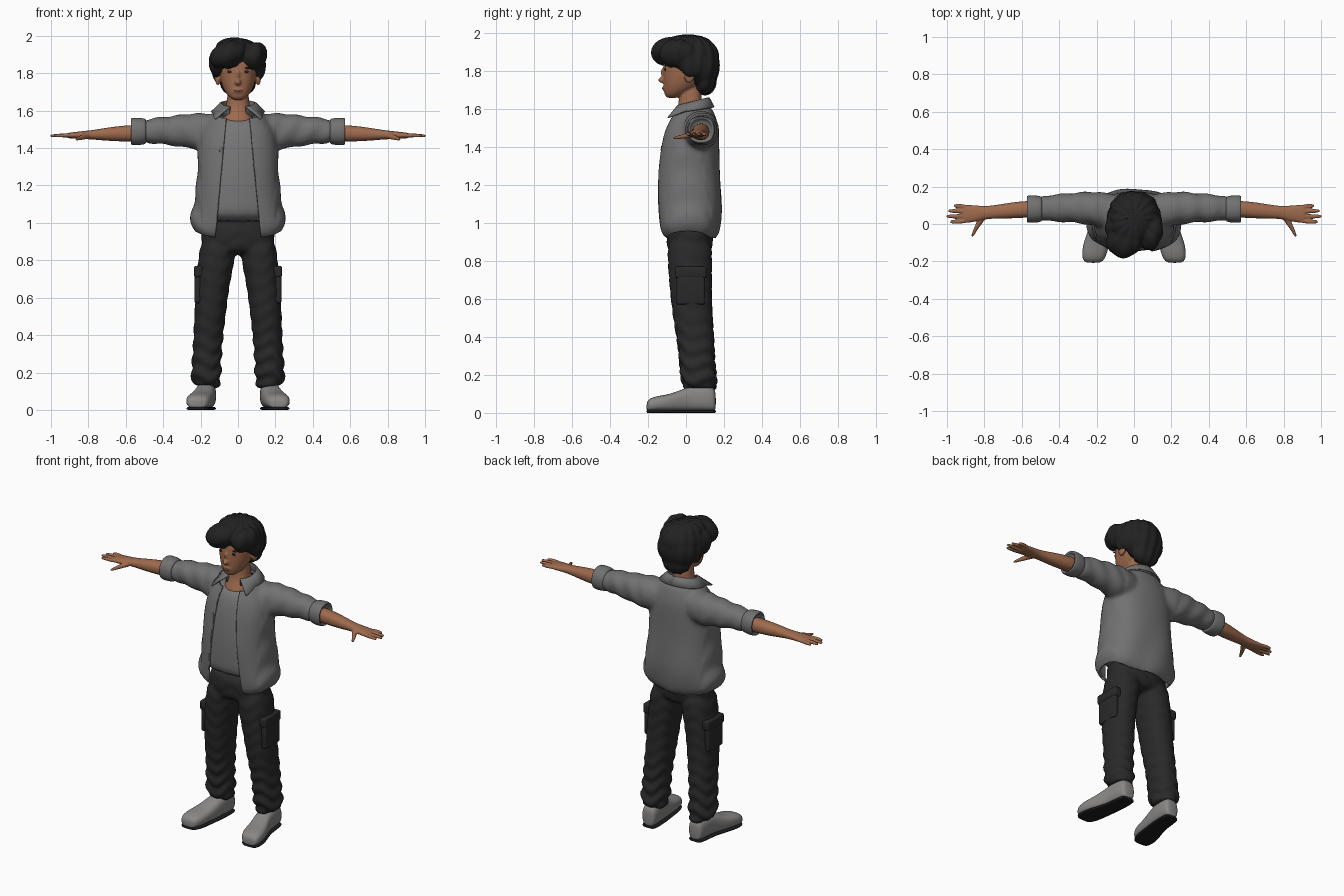
import bpy, bmesh, math
from mathutils import Vector, Matrix, Euler

cube = bpy.data.objects.get("Cube")
if cube:
    bpy.data.objects.remove(cube, do_unlink=True)


def material(name, r, g, b):
    m = bpy.data.materials.new(name)
    m.use_nodes = True
    m.diffuse_color = (r, g, b, 1)
    shader = next(n for n in m.node_tree.nodes if n.type == "BSDF_PRINCIPLED")
    shader.inputs["Base Color"].default_value = (r, g, b, 1)
    return m


GREY = material("shirt grey", .17, .165, .165)
PALE = material("undershirt grey", .185, .18, .18)
SHOE = material("shoe grey", .25, .245, .24)
BLACK = material("trouser black", .022, .022, .022)
HAIR = material("hair black", .016, .016, .016)
SOLE = material("sole black", .012, .012, .012)
SKIN = material("warm skin", .34, .145, .075)
EYE = material("eye brown", .02, .012, .01)
LIP = material("lip", .25, .085, .055)
SIDES = (("left", 1), ("right", -1))


def make(name, bm, mat):
    bmesh.ops.recalc_face_normals(bm, faces=bm.faces)
    me = bpy.data.meshes.new(name)
    bm.to_mesh(me)
    bm.free()
    me.materials.clear()
    me.materials.append(mat)
    ob = bpy.data.objects.new(name, me)
    bpy.context.collection.objects.link(ob)
    return ob


def loft(name, mat, axis, rings, side=1, power=2.2, n=16):
    """Skin superellipse rings (x, y, z, radius, radius) stacked along an axis."""
    u, v = [i for i in range(3) if i != "XYZ".index(axis)]
    bm, rows = bmesh.new(), []
    for x, y, z, a, b in rings:
        row = []
        for k in range(n):
            t = math.tau * k / n
            c, s = math.cos(t), math.sin(t)
            p = Vector((x, y, z))
            p[u] += a * math.copysign(abs(c) ** (2 / power), c)
            p[v] += b * math.copysign(abs(s) ** (2 / power), s)
            p.x *= side
            row.append(bm.verts.new(p))
        rows.append(row)
    for lo, hi in zip(rows, rows[1:]):
        for k in range(n):
            bm.faces.new((lo[k], lo[(k + 1) % n], hi[(k + 1) % n], hi[k]))
    bm.faces.new(rows[0])
    bm.faces.new(rows[-1])
    ob = make(name, bm, mat)
    ob.modifiers.new("round", "SUBSURF").levels = 2
    ob.modifiers["round"].render_levels = 2
    return ob


def blob(name, mat, pos, size, turn=(0, 0, 0)):
    bm = bmesh.new()
    spin = Euler([math.radians(a) for a in turn]).to_matrix().to_4x4()
    bmesh.ops.create_uvsphere(bm, u_segments=24, v_segments=14, radius=1,
                              matrix=Matrix.Translation(pos) @ spin @ Matrix.Diagonal((*size, 1)))
    return make(name, bm, mat)


def box(name, mat, pos, size, round_by):
    bm = bmesh.new()
    bmesh.ops.create_cube(bm, size=1, matrix=Matrix.Translation(pos) @ Matrix.Diagonal((*size, 1)))
    bmesh.ops.bevel(bm, geom=bm.edges[:], offset=round_by, segments=3, affect="EDGES", profile=.5)
    return make(name, bm, mat)


def evaluated(ob):
    deps = bpy.context.evaluated_depsgraph_get()
    return bpy.data.meshes.new_from_object(ob.evaluated_get(deps))


def fuse(name, mat, parts, voxel, relax, fold=None):
    """Merge parts into one soft skin, then push it along its normals by fold(co)."""
    bm = bmesh.new()
    for p in parts:
        bm.from_mesh(evaluated(p))
        bpy.data.objects.remove(p, do_unlink=True)
    ob = make(name, bm, mat)
    ob.modifiers.new("merge", "REMESH").voxel_size = voxel
    soft = ob.modifiers.new("relax", "SMOOTH")
    soft.iterations = relax
    me = evaluated(ob)
    ob.modifiers.clear()
    ob.data = me
    if fold:
        moves = [v.normal * fold(v.co) for v in me.vertices]
        for v, d in zip(me.vertices, moves):
            v.co += d
    return ob


def stick_on(name, mat, target, x, z, size, turn=0):
    """Thin rounded plate on the front surface of a target."""
    bpy.context.view_layer.update()
    hit, point, _, _ = target.ray_cast(Vector((x, -1, z)), Vector((0, 1, 0)))
    return blob(name, mat, point if hit else (x, -.12, z), size, (0, turn, 0))


# Shirt: torso and sleeves merged, then cut open at front, neck and hem
def torso(name, mat, shrink, low, high):
    shape = ((.88, .262, .007, .155), (1, .262, .015, .172), (1.1, .243, .018, .178), (1.25, .222, .01, .172),
             (1.4, .22, .018, .16), (1.5, .2, .03, .148), (1.57, .15, .04, .115), (1.63, .1, .04, .09))
    return loft(name, mat, "Z", [(0, y, z, a * shrink, b * shrink) for z, a, b, y, b in
                                 [(z, a, b, y, b) for z, a, y, b in shape] if low < z < high], power=2.4)


sleeves = [loft("sleeve", GREY, "X", [
    (.06, .06, 1.49, .09, .08), (.16, .075, 1.488, .1, .1), (.24, .085, 1.49, .09, .1), (.33, .088, 1.493, .08, .083),
    (.43, .085, 1.493, .074, .072), (.53, .082, 1.49, .068, .064)], s) for _, s in SIDES]


def cloth_fold(p):
    drape = math.sin(p.x * 26 + p.z * 9) * max(0, 1.35 - p.z) * .012
    pull = math.sin(abs(p.x) * 55 - p.z * 30) * .003 if abs(p.x) > .2 else 0
    return drape + pull


shirt = fuse("open_shirt", GREY, [torso("body", GREY, 1, 0, 2)] + sleeves, .013, 8, cloth_fold)
bm = bmesh.new()
bm.from_mesh(shirt.data)


def slice_off(point, normal, drop, region=lambda f: True):
    faces = [f for f in bm.faces if region(f)]
    geom = set(faces) | {e for f in faces for e in f.edges} | {v for f in faces for v in f.verts}
    bmesh.ops.bisect_plane(bm, geom=list(geom), plane_co=point, plane_no=normal)
    bmesh.ops.delete(bm, geom=[f for f in bm.faces if drop(f.calc_center_median())], context="FACES")


def opening(z):
    return .122 - .094 * (z - .93)


for _, s in SIDES:
    slice_off((s * opening(1), 0, 1), (s, 0, .094), lambda c: False, lambda f: f.calc_center_median().y < 0)
slice_off((0, 0, .92), (0, 0, 1), lambda c: c.z < .92 or (c.y < 0 and abs(c.x) < opening(c.z)))
slice_off((0, 0, 1.585), (0, -.35, 1), lambda c: c.z - .35 * c.y > 1.585 and abs(c.x) < .16)
for v in bm.verts:
    v.co.z += .05 * min(1, abs(v.co.x) / .25) ** 4 * max(0, (1.1 - v.co.z) / .18)
bm.to_mesh(shirt.data)
bm.free()
thick = shirt.modifiers.new("cloth", "SOLIDIFY")
thick.thickness, thick.offset = .012, -1
torso("undershirt", PALE, .93, .95, 1.6)

# Folded collar
bm, rows = bmesh.new(), []
steps = 24
for k in range(steps + 1):
    t = math.radians(-152 + 304 * k / steps)
    s, c = math.sin(t), math.cos(t)
    tip = max(0, abs(t) - 2) / .65
    edge = Vector((.145 * s, .035 + .115 * c, 1.595 + .015 * c))
    edge += Vector((math.copysign(.055, s), -.03, -.025)) * tip
    rows.append([bm.verts.new(p) for p in (
        (.085 * s, .03 + .075 * c, 1.58 + .02 * c), (.088 * s, .035 + .08 * c, 1.64 + .02 * c),
        (.1 * s, .035 + .09 * c, 1.638 + .02 * c), edge)])
for a, b in zip(rows, rows[1:]):
    for i in range(3):
        bm.faces.new((a[i], b[i], b[i + 1], a[i + 1]))
collar = make("collar", bm, GREY)
collar.modifiers.new("cloth", "SOLIDIFY").thickness = .008
stick_on("chest_tab", PALE, shirt, -.09, 1.385, (.008, .004, .02))

# Rolled cuffs, arms and hands
for side, s in SIDES:
    loft(side + "_cuff", GREY, "X", [(x, .08, 1.489, r, r) for x, r in (
        (.49, .06), (.495, .07), (.53, .075), (.565, .075), (.575, .07), (.572, .058), (.55, .054))], s)
    parts = [loft("forearm", SKIN, "X", [
        (.48, .082, 1.482, .045, .045), (.6, .078, 1.478, .046, .045), (.7, .068, 1.474, .041, .036),
        (.78, .062, 1.471, .033, .025), (.84, .056, 1.469, .044, .021), (.9, .054, 1.467, .05, .016),
        (.92, .054, 1.467, .046, .012)], s)]
    for y, tip in ((.097, .965), (.07, .995), (.041, 1.005), (.012, .985)):
        parts.append(loft("finger", SKIN, "X", [
            (.88, y * .85 + .008, 1.467, .012, .012), (.94, y, 1.468, .012, .011),
            (tip - .01, y, 1.466, .01, .009), (tip, y, 1.465, .006, .005)], s, n=10))
    parts.append(loft("thumb", SKIN, "Y", [
        (.8, .045, 1.466, .02, .018), (.825, .01, 1.46, .019, .015), (.848, -.03, 1.452, .012, .011),
        (.862, -.06, 1.447, .009, .008), (.865, -.068, 1.446, .005, .005)], s, n=10))
    fuse(side + "_arm", SKIN, parts, .005, 2)

# Head, neck and face
parts = [loft("skull", SKIN, "Z", [
    (0, -.075, 1.656, .022, .025), (0, -.062, 1.672, .05, .052), (0, -.03, 1.71, .078, .09),
    (0, -.01, 1.76, .096, .112), (0, 0, 1.82, .103, .124), (0, .01, 1.9, .1, .125), (0, .02, 1.96, .06, .08)]),
    loft("neck", SKIN, "Z", [(0, .01, 1.5, .1, .1), (0, .015, 1.565, .085, .08), (0, .025, 1.62, .06, .06),
                             (0, .02, 1.75, .057, .06)]),
    blob("nose", SKIN, (0, -.124, 1.752), (.016, .022, .016)),
    blob("bridge", SKIN, (0, -.118, 1.78), (.01, .014, .035), (12, 0, 0)),
    blob("mouth", SKIN, (0, -.112, 1.708), (.028, .014, .014))]
for _, s in SIDES:
    parts.append(blob("ear", SKIN, (s * .108, .02, 1.775), (.015, .028, .04), (-12, 0, 0)))
head = fuse("head", SKIN, parts, .006, 4)
stick_on("lips", LIP, head, 0, 1.708, (.022, .003, .005))
for side, s in SIDES:
    stick_on(side + "_eye", EYE, head, s * .043, 1.808, (.015, .004, .008))
    stick_on(side + "_eyebrow", HAIR, head, s * .045, 1.829, (.024, .004, .005), s * 5)

# Swept hair with a side parting
locks = (((0, .03, 1.875), (.138, .145, .112)), ((-.055, -.085, 1.9), (.1, .098, .07), (0, -25, 12)),
         ((.09, -.045, 1.89), (.062, .1, .078), (0, 20, -12)), ((0, .085, 1.83), (.13, .092, .125)),
         ((0, .1, 1.75), (.095, .06, .078)), ((-.11, -.015, 1.86), (.045, .07, .075)),
         ((.108, .03, 1.84), (.04, .065, .078)), ((-.02, .01, 1.935), (.1, .13, .055)),
         ((-.105, .045, 1.83), (.035, .06, .08)), ((-.05, -.1, 1.865), (.06, .05, .035), (0, 20, 0)))


def strands(p):
    return .0025 * math.sin(math.atan2(p.x, p.y - .03) * 14 + p.z * 12)


fuse("hair", HAIR, [blob("lock", HAIR, *lock) for lock in locks], .008, 3, strands)

# Cargo trousers with gathered ankles
parts = [loft("hips", BLACK, "Z", [(0, .02, 1.02, .185, .12), (0, .02, .95, .2, .128), (0, .02, .87, .2, .124),
                                   (0, .02, .83, .17, .1)])]
for _, s in SIDES:
    parts.append(loft("leg", BLACK, "Z", [
        (.1, .02, .94, .098, .12), (.115, .02, .8, .1, .12), (.138, .025, .65, .09, .112), (.15, .035, .5, .086, .107),
        (.158, .05, .4, .08, .1), (.168, .06, .25, .078, .093), (.17, .068, .18, .083, .097),
        (.168, .075, .13, .072, .085), (.168, .075, .12, .06, .075)], s))


def trouser_fold(p):
    low = max(0, .5 - p.z) * .016 + .0015
    return low * math.sin(p.z * 75 + math.sin(p.x * 30 + p.y * 22) * 2)


fuse("trousers", BLACK, parts, .011, 4, trouser_fold)
for side, s in SIDES:
    box(side + "_cargo_pocket", BLACK, (s * .215, .025, .655), (.035, .15, .17), .012)
    box(side + "_pocket_flap", BLACK, (s * .212, .025, .74), (.046, .165, .06), .01)

# Shoes with dark soles
for side, s in SIDES:
    last = ((-.208, .218, .035, .022), (-.195, .217, .058, .034), (-.15, .21, .07, .041), (-.09, .2, .068, .045),
            (-.03, .185, .06, .056), (.02, .175, .056, .067), (.08, .17, .055, .071), (.14, .167, .05, .067),
            (.158, .166, .036, .052))
    loft(side + "_shoe", SHOE, "Y", [(x, y, h + .008, w, h) for y, x, w, h in last], s, 2.7)
    loft(side + "_sole", SOLE, "Y", [(x, y, .008, w * .97, .009) for y, x, w, h in last], s, 4)

# Soft shading with crisp seams
bpy.ops.object.select_all(action="DESELECT")
for ob in bpy.context.collection.objects:
    if ob.type == "MESH":
        ob.select_set(True)
        bpy.context.view_layer.objects.active = ob
bpy.ops.object.shade_smooth_by_angle(angle=math.radians(50))
